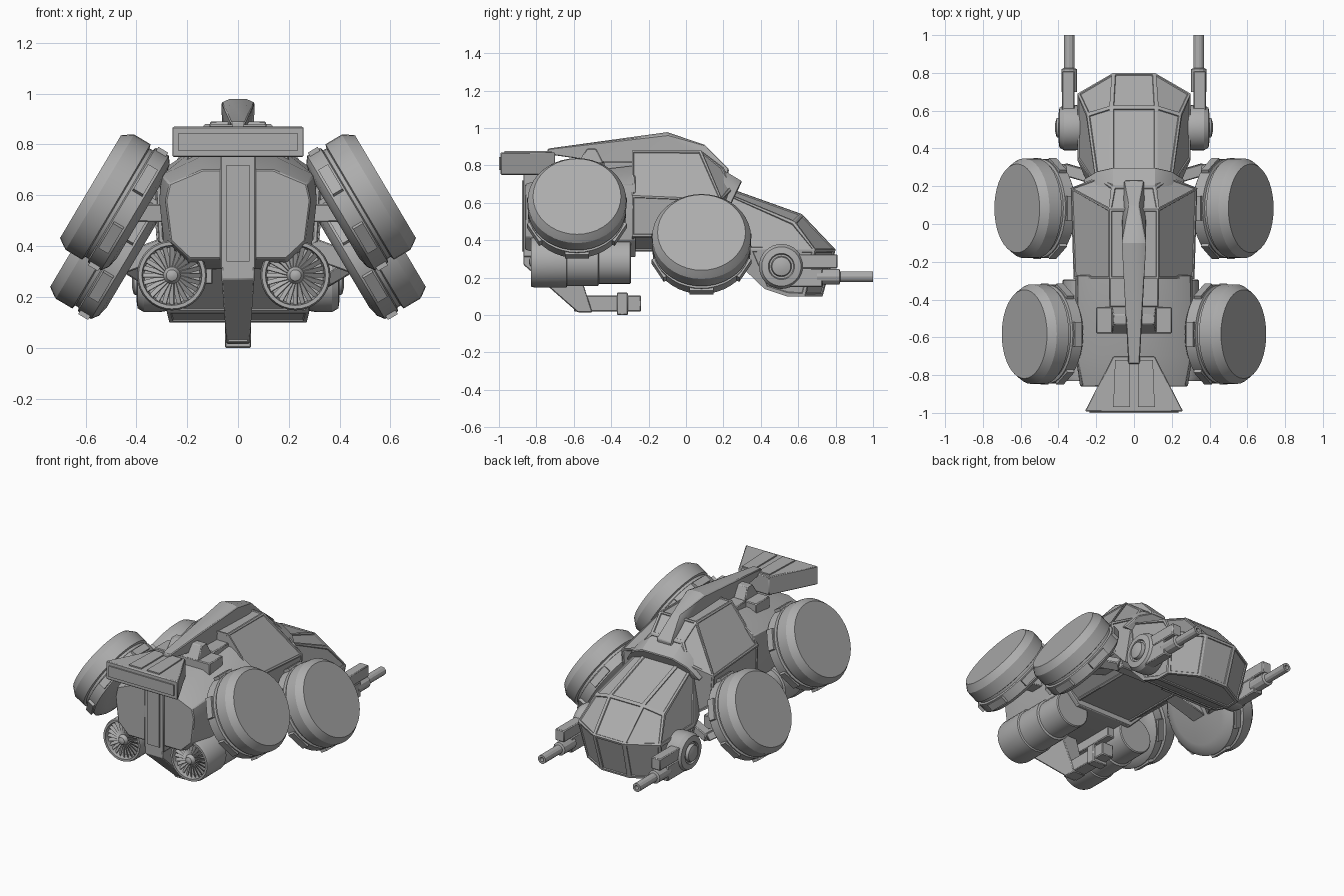
import bpy, bmesh, math
from mathutils import Vector, Matrix

cube = bpy.data.objects.get("Cube")
if cube:
    bpy.data.objects.remove(cube)

GREY = (0.42, 0.42, 0.42, 1)
mat = bpy.data.materials.new("hull_grey")
mat.use_nodes = True
mat.diffuse_color = GREY
mat.node_tree.nodes["Principled BSDF"].inputs["Base Color"].default_value = GREY
parts = []


def finish(name, bm, mirror=False, bevel=0.0):
    bmesh.ops.recalc_face_normals(bm, faces=bm.faces)
    mesh = bpy.data.meshes.new(name)
    bm.to_mesh(mesh)
    bm.free()
    mesh.materials.append(mat)
    ob = bpy.data.objects.new(name, mesh)
    bpy.context.collection.objects.link(ob)
    if bevel:
        mod = ob.modifiers.new("bevel", "BEVEL")
        mod.width = bevel
        mod.segments = 1
        mod.limit_method = "ANGLE"
    if mirror:
        ob.modifiers.new("mirror", "MIRROR").use_mirror_merge = False
    parts.append(ob)
    return ob


def hull(name, points, both=True, inset=0.0, mirror=False, bevel=0.005):
    """Faceted solid around points; both adds the x-mirrored points."""
    bm = bmesh.new()
    for x, y, z in points:
        bm.verts.new((x, y, z))
        if both:
            bm.verts.new((-x, y, z))
    bmesh.ops.convex_hull(bm, input=bm.verts)
    bmesh.ops.delete(bm, geom=[v for v in bm.verts if not v.link_faces], context="VERTS")
    bmesh.ops.dissolve_limit(bm, angle_limit=math.radians(9), verts=bm.verts, edges=bm.edges)
    if inset:
        bmesh.ops.recalc_face_normals(bm, faces=bm.faces)
        big = [f for f in bm.faces if f.calc_area() > 0.025]
        bmesh.ops.inset_individual(bm, faces=big, thickness=inset, depth=0)
        bmesh.ops.inset_individual(bm, faces=big, thickness=0.004, depth=-0.006)
        bevel = 0
    return finish(name, bm, mirror, bevel)


def box(name, x, y, z, mirror=False, bevel=0.005):
    pts = [(a, b, c) for a in x for b in y for c in z]
    return hull(name, pts, False, 0, mirror, bevel)


def frame(center, axis):
    w = Vector(axis).normalized()
    v = Vector((0, 0, 1)) if abs(w.y) > 0.9 else Vector((0, 1, 0))
    u = v.cross(w).normalized()
    m = Matrix((u, w.cross(u), w)).transposed().to_4x4()
    m.translation = center
    return m


def lathe(name, center, axis, profile, mirror=True, steps=32):
    """Turn (radius, height) pairs around an axis."""
    m = frame(center, axis)
    bm = bmesh.new()
    rings = []
    for r, h in profile:
        rings.append([bm.verts.new(m @ Vector((r * math.cos(t), r * math.sin(t), h)))
                      for t in (math.tau * i / steps for i in range(steps))])
    for a, b in zip(rings, rings[1:]):
        for i in range(steps):
            j = (i + 1) % steps
            bm.faces.new((a[i], a[j], b[j], b[i]))
    bm.faces.new(rings[0])
    bm.faces.new(rings[-1])
    return finish(name, bm, mirror)


def spokes(name, center, axis, count, offset, size, twist=0.0, mirror=True):
    """Ring of small boxes around an axis."""
    m = frame(center, axis)
    bm = bmesh.new()
    for k in range(count):
        place = (m @ Matrix.Rotation(math.tau * k / count, 4, "Z") @ Matrix.Translation(offset)
                 @ Matrix.Rotation(twist, 4, "X") @ Matrix.Diagonal((*size, 1)))
        bmesh.ops.create_cube(bm, size=1, matrix=place)
    return finish(name, bm, mirror)


def beam(name, a, b, w):
    a, b = Vector(a), Vector(b)
    m = frame((a + b) / 2, b - a) @ Matrix.Diagonal((w, w * 1.3, (b - a).length, 1))
    bm = bmesh.new()
    bmesh.ops.create_cube(bm, size=1, matrix=m)
    return finish(name, bm, True, 0.005)


# Hull: rear, middle, canopy, chin
hull("rear_hull", [
    (.14, -.86, .70), (.27, -.86, .645), (.285, -.86, .58), (.265, -.86, .42), (.19, -.86, .35),
    (.15, -.70, .75), (.30, -.70, .68), (.31, -.70, .58), (.29, -.70, .40), (.20, -.70, .31),
    (.15, -.27, .80), (.30, -.27, .70), (.31, -.27, .58), (.29, -.27, .40), (.20, -.27, .31)])
hull("middle_hull", [
    (.13, -.29, .88), (.13, .08, .88), (.11, .20, .79), (.19, .25, .68),
    (.32, -.29, .64), (.335, .19, .62), (.31, -.29, .42),
    (.32, .19, .42), (.20, -.29, .34), (.20, .22, .34)], inset=.014)
hull("canopy", [
    (.12, .20, .69), (.198, .20, .657), (.12, .62, .54), (.25, .58, .50),
    (.11, .80, .35), (.30, .69, .35), (.30, .34, .35), (.24, .20, .35)], inset=.016)
hull("chin", [
    (.11, .80, .35), (.30, .69, .35), (.30, .34, .35), (.24, .20, .35),
    (.10, .73, .10), (.27, .635, .10), (.27, .54, .10), (.28, .42, .14)], inset=.02)
hull("canopy_collar", [(.11, .16, .80), (.11, .30, .715), (.20, .16, .72), (.20, .28, .675),
                       (.27, .18, .61), (.265, .24, .59)])

# Dorsal spine and the blocks beneath it
hull("spine", [(.03, -.74, .89), (.065, -.1, .965), (.035, -.1, .978), (.025, .10, .91),
               (.05, .23, .78), (.03, -.74, .86), (.05, -.1, .85), (.06, .08, .84),
               (.06, .22, .72)])
box("spine_block", (-.20, .20), (-.58, -.44), (.70, .815))
hull("spine_saddle", [(.12, -.58, .81), (.12, -.44, .81), (.11, -.53, .89), (.11, -.48, .89)])
box("rear_deck", (-.13, .13), (-.44, -.28), (.72, .82))

# Tail wing with panels, and the fin carrying it
hull("tail_wing", [(.26, -.992, .75), (.26, -.992, .87), (.11, -.70, .75), (.11, -.70, .87)])
hull("wing_top_panel", [(x, y, z) for z in (.869, .878)
                        for x, y in ((.02, -.97), (.11, -.97), (.02, -.72), (.10, -.72))],
     False, mirror=True, bevel=0)
box("wing_rear_panel", (-.235, .235), (-1.0, -.991), (.775, .845), bevel=0)
box("tail_fin", (-.07, .07), (-.87, -.74), (.31, .78))
box("tail_fin_panel", (-.045, .045), (-.878, -.869), (.34, .72), bevel=0)

# Ventral pylon and belly gun
hull("ventral_pylon", [(.065, -.87, .32), (.065, -.87, .27), (.06, -.60, .32), (.045, -.58, .015),
                       (.045, -.50, .015), (.045, -.54, .10)])
box("belly_gun", (-.042, .042), (-.60, -.24), (.02, .105))
box("belly_gun_collar", (-.052, .052), (-.37, -.31), (0, .12))

# Engines with fans
for side, x in (("right", -.26), ("left", .226)):
    spot = (x, -.83, .285)
    lathe(side + "_engine", spot, (0, 1, 0), [
        (.11, .05), (.118, 0), (.132, 0), (.138, .02), (.138, .19), (.13, .195), (.13, .36),
        (.118, .365), (.118, .53), (.112, .535)], False)
    spokes(side + "_fan_blades", spot, (0, 1, 0), 24, (.075, 0, .025), (.085, .02, .004), .6, False)
    lathe(side + "_fan_hub", spot, (0, 1, 0),
          [(.008, -.01), (.022, -.004), (.033, .015), (.036, .06)], False)
box("engine_mount", (.10, .25), (-.70, -.36), (.25, .42), True)

# Four tilted lift discs
TILT = (.86, 0, .51)
DISC = [(.19, -.135), (.235, -.125), (.262, -.105), (.262, -.045), (.248, -.04), (.248, -.025),
        (.264, -.02), (.264, .055), (.255, .07), (.235, .098)]
for label, spot in (("rear", (.496, -.583, .584)), ("front", (.535, .083, .392))):
    lathe(label + "_lift_disc", spot, TILT, DISC, steps=40)
    spokes(label + "_disc_blocks", spot, TILT, 6, (.258, 0, -.074), (.026, .13, .045))

# Arms holding the discs
beam("rear_disc_arm", (.22, -.52, .53), (.42, -.56, .53), .07)
beam("front_disc_arm", (.22, .06, .42), (.46, .08, .33), .08)
beam("brace_inner", (.06, .20, .34), (.37, .29, .27), .05)
beam("brace_outer", (.36, .30, .27), (.46, .16, .33), .05)

# Nose gun pods
lathe("gun_pod", (.31, .51, .26), (1, 0, 0), [
    (.115, -.03), (.12, 0), (.12, .06), (.105, .085), (.07, .09),
    (.065, .08), (.055, .08), (.05, .10), (.02, .108)])
box("gun_housing", (.315, .38), (.50, .81), (.25, .325), True)
box("gun_lower_body", (.315, .38), (.48, .73), (.15, .25), True)
lathe("gun_barrel", (.343, .70, .205), (0, 1, 0), [
    (.042, 0), (.042, .12), (.028, .125), (.028, .30), (.014, .30), (.014, .27)], steps=12)

# Smooth round parts, keep edges sharp
bpy.ops.object.select_all(action="DESELECT")
for ob in parts:
    ob.select_set(True)
bpy.context.view_layer.objects.active = parts[0]
bpy.ops.object.shade_smooth_by_angle(angle=math.radians(25))
